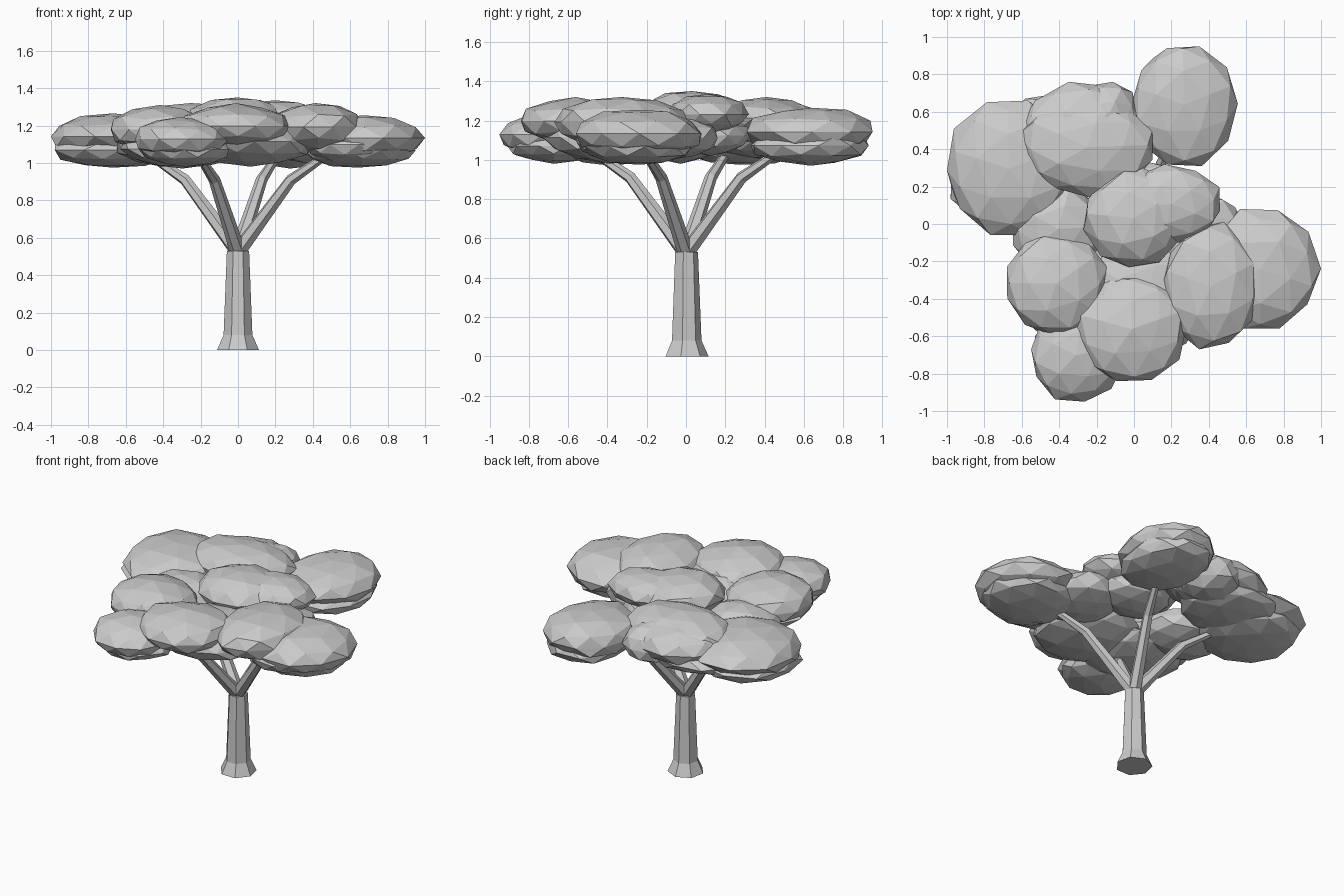
import bpy
import bmesh
import math
import random
from mathutils import Vector

random.seed(11)

default_cube = bpy.data.objects.get("Cube")
if default_cube:
    bpy.data.objects.remove(default_cube, do_unlink=True)


def make_material(name, colour):
    material = bpy.data.materials.new(name)
    material.use_nodes = True
    material.diffuse_color = colour
    material.node_tree.nodes["Principled BSDF"].inputs["Base Color"].default_value = colour
    return material


grey = make_material("plain grey", (0.6, 0.6, 0.6, 1))


def add_object(name, bm):
    bmesh.ops.recalc_face_normals(bm, faces=bm.faces)
    mesh = bpy.data.meshes.new(name)
    bm.to_mesh(mesh)
    bm.free()
    mesh.materials.append(grey)
    obj = bpy.data.objects.new(name, mesh)
    bpy.context.collection.objects.link(obj)
    return obj


def add_tube(name, path, radii, sides, turn):
    """Faceted tapering tube along a path, closed at both ends."""
    bm = bmesh.new()
    points = [Vector(p) for p in path]
    rings = []
    for i, (point, radius) in enumerate(zip(points, radii)):
        along = points[min(i + 1, len(points) - 1)] - points[max(i - 1, 0)]
        frame = Vector((0, 0, 1)).rotation_difference(along.normalized())
        ring = []
        for k in range(sides):
            angle = turn + math.tau * k / sides
            offset = Vector((math.cos(angle), math.sin(angle), 0)) * radius
            ring.append(bm.verts.new(point + frame @ offset))
        rings.append(ring)
    for low, high in zip(rings, rings[1:]):
        for k in range(sides):
            n = (k + 1) % sides
            bm.faces.new((low[k], low[n], high[n], high[k]))
    bm.faces.new(rings[0])
    bm.faces.new(rings[-1])
    return add_object(name, bm)


def add_clump(name, centre, size):
    """Squashed, slightly irregular faceted ball fitted to a half size."""
    bm = bmesh.new()
    bmesh.ops.create_icosphere(bm, subdivisions=2, radius=1)
    spin = random.uniform(0, math.tau)
    for v in bm.verts:
        x, y, z = v.co * random.uniform(0.95, 1.05)
        v.co = (x * math.cos(spin) - y * math.sin(spin),
                x * math.sin(spin) + y * math.cos(spin), z)
    for axis in range(3):
        values = [v.co[axis] for v in bm.verts]
        low, high = min(values), max(values)
        for v in bm.verts:
            unit = (v.co[axis] - low) / (high - low) * 2 - 1
            v.co[axis] = centre[axis] + unit * size[axis]
    return add_object(name, bm)


# Trunk with a flared foot
add_tube("trunk", [(0, 0, 0), (0, 0, 0.08), (0, 0, 0.53)],
         [0.115, 0.079, 0.061], 7, math.radians(90))

# Four bent branches, a quarter turn apart
for i in range(4):
    heading = math.radians(-24) + i * math.tau / 4
    path = [(math.cos(heading) * r, math.sin(heading) * r, z)
            for r, z in ((0, 0.51), (0.02, 0.55), (0.31, 0.91), (0.5, 1.03))]
    add_tube(f"branch_{i + 1}", path, [0.03, 0.042, 0.031, 0.022], 6, heading)

# Foliage clumps: centre and half size
clumps = {
    # Outer clumps, each a broad cap over a smaller pad
    "cap_back": ((0.27, 0.63, 1.14), (0.285, 0.32, 0.125)),
    "pad_back": ((0.27, 0.63, 1.07), (0.265, 0.3, 0.1)),
    "cap_right": ((-0.66, 0.3, 1.14), (0.34, 0.36, 0.125)),
    "pad_right": ((-0.66, 0.29, 1.07), (0.32, 0.32, 0.095)),
    "cap_left": ((0.67, -0.24, 1.13), (0.33, 0.32, 0.125)),
    "pad_left": ((0.65, -0.25, 1.07), (0.3, 0.28, 0.095)),
    "cap_front": ((-0.3, -0.7, 1.13), (0.25, 0.25, 0.115)),
    "pad_front": ((-0.29, -0.67, 1.07), (0.24, 0.24, 0.09)),
    # Upper layer
    "upper_back": ((-0.26, 0.4, 1.21), (0.36, 0.26, 0.11)),
    "rear_back": ((-0.28, 0.48, 1.17), (0.34, 0.28, 0.13)),
    "rear_inner": ((-0.15, 0.55, 1.15), (0.18, 0.21, 0.13)),
    "upper_left": ((0.41, -0.33, 1.19), (0.27, 0.34, 0.13)),
    "upper_front": ((-0.02, -0.56, 1.2), (0.3, 0.28, 0.12)),
    "upper_right": ((-0.41, -0.32, 1.18), (0.27, 0.28, 0.13)),
    "crown_top": ((-0.01, 0.04, 1.23), (0.26, 0.27, 0.12)),
    "crown_side": ((0.19, 0.11, 1.23), (0.27, 0.21, 0.105)),
    # Lower filling layer
    "lower_rear": ((-0.4, 0.42, 1.09), (0.3, 0.28, 0.09)),
    "lower_right": ((-0.4, -0.02, 1.11), (0.25, 0.23, 0.13)),
    "lower_left": ((0.36, -0.1, 1.11), (0.25, 0.26, 0.11)),
    "lower_centre": ((0.1, 0.13, 1.12), (0.24, 0.2, 0.1)),
    "lower_front": ((0.07, -0.4, 1.11), (0.32, 0.33, 0.13)),
    "lower_corner": ((0.6, -0.35, 1.1), (0.24, 0.21, 0.1)),
    "lower_edge": ((-0.3, -0.38, 1.07), (0.33, 0.3, 0.1)),
}
for name, (centre, size) in clumps.items():
    add_clump(f"foliage_{name}", centre, size)
